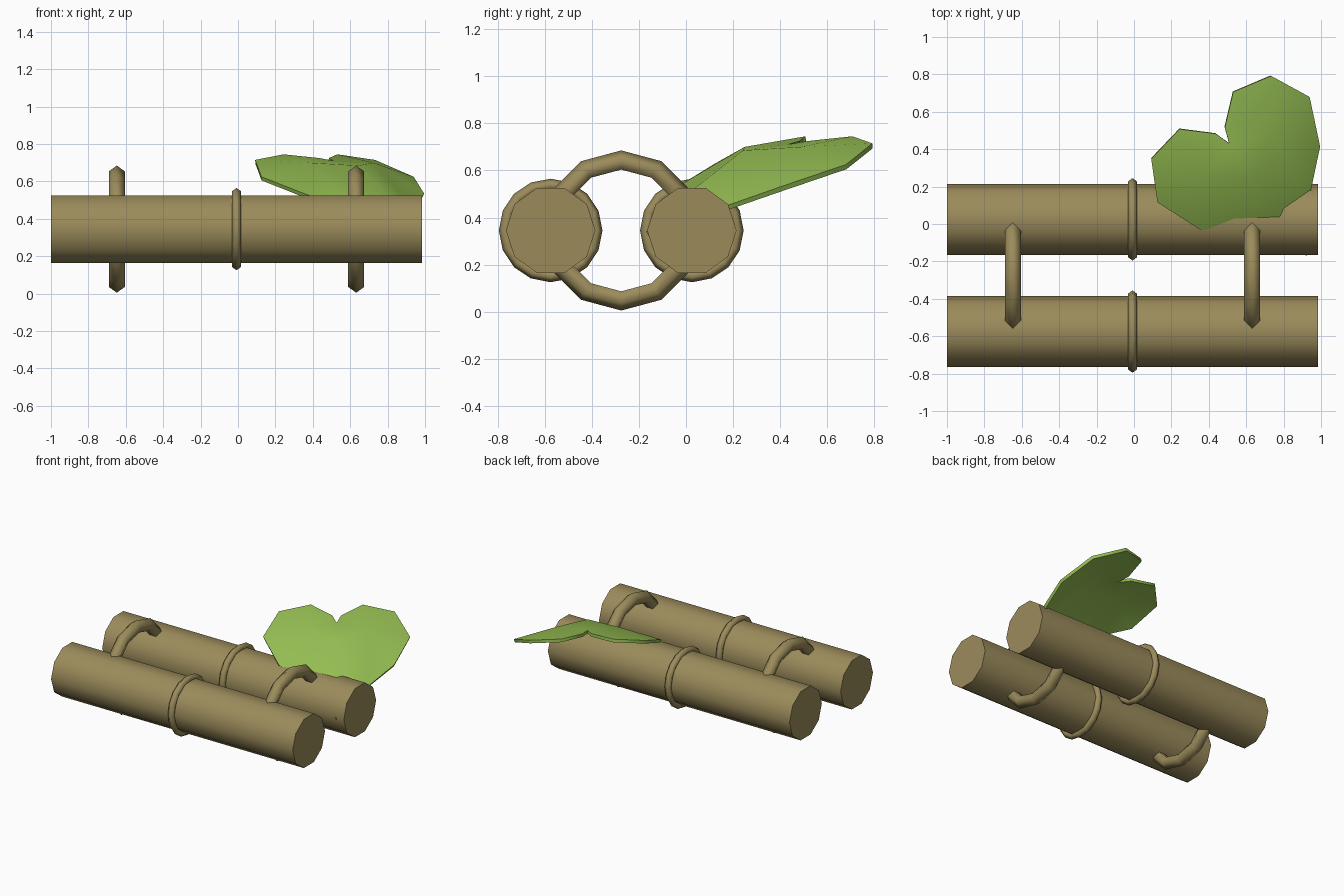
import bpy
import bmesh
from math import radians

default_cube = bpy.data.objects.get("Cube")
if default_cube:
    bpy.data.objects.remove(default_cube, do_unlink=True)


def make_material(name, colour):
    material = bpy.data.materials.new(name)
    material.use_nodes = True
    material.diffuse_color = colour
    material.node_tree.nodes["Principled BSDF"].inputs["Base Color"].default_value = colour
    return material


bamboo = make_material("bamboo brown", (0.33, 0.26, 0.105, 1))
leaf_green = make_material("leaf green", (0.3, 0.51, 0.085, 1))

ALONG_X = (0, radians(90), 0)
HEIGHT = 0.345
MIDDLE_X = -0.008


def finish(name, material, smooth_angle):
    obj = bpy.context.object
    obj.name = name
    obj.data.materials.append(material)
    bpy.ops.object.shade_smooth_by_angle(angle=radians(smooth_angle))
    return obj


def add_pole(name, y):
    bpy.ops.mesh.primitive_cylinder_add(
        vertices=10, radius=0.19, depth=1.985,
        location=(MIDDLE_X, y, HEIGHT), rotation=ALONG_X)
    finish(name, bamboo, 50)


def add_ring(name, x, y, major, minor, segments):
    bpy.ops.mesh.primitive_torus_add(
        major_radius=major, minor_radius=minor,
        major_segments=segments, minor_segments=5,
        location=(x, y, HEIGHT), rotation=ALONG_X)
    finish(name, bamboo, 180)


# Two poles, each with a thin ring at its middle joint
for side, y in (("front", -0.575), ("back", 0.025)):
    add_pole(side + "_pole", y)
    add_ring(side + "_joint_ring", MIDDLE_X, y, 0.194, 0.026, 16)

# Two large hoops tying the poles together
for side, x in (("right", -0.648), ("left", 0.632)):
    add_ring(side + "_binding_hoop", x, -0.275, 0.295, 0.045, 12)


# Heart-shaped leaf: one half, then mirrored across its midrib and thickened
def add_leaf():
    bm = bmesh.new()
    tip, low_rib, high_rib, notch = [
        bm.verts.new(p) for p in
        ((0, 0, 0.34), (0, 0.26, 0.53), (0, 0.5, 0.685), (0, 0.73, 0.71))]
    margin = [bm.verts.new(p) for p in (
        (0.21, 0.27, 0.45), (0.39, 0.44, 0.535), (0.495, 0.69, 0.625),
        (0.39, 0.9, 0.715), (0.175, 0.945, 0.745), (0.03, 0.815, 0.725))]
    crown = bm.verts.new((0.21, 0.655, 0.7))
    bm.faces.new((tip, margin[0], low_rib))
    loop = [low_rib] + margin + [notch, high_rib]
    for a, b in zip(loop, loop[1:] + loop[:1]):
        bm.faces.new((crown, a, b))
    mesh = bpy.data.meshes.new("leaf")
    bm.to_mesh(mesh)
    bm.free()

    leaf = bpy.data.objects.new("leaf", mesh)
    leaf.location = (0.925, -0.17, 0)
    leaf.rotation_euler.z = radians(34.7)
    bpy.context.collection.objects.link(leaf)
    leaf.modifiers.new("mirror", "MIRROR")
    solid = leaf.modifiers.new("thickness", "SOLIDIFY")
    solid.thickness = 0.022
    solid.offset = -1

    bpy.ops.object.select_all(action="DESELECT")
    leaf.select_set(True)
    bpy.context.view_layer.objects.active = leaf
    bpy.ops.object.convert(target="MESH")
    finish("leaf", leaf_green, 60)


add_leaf()
